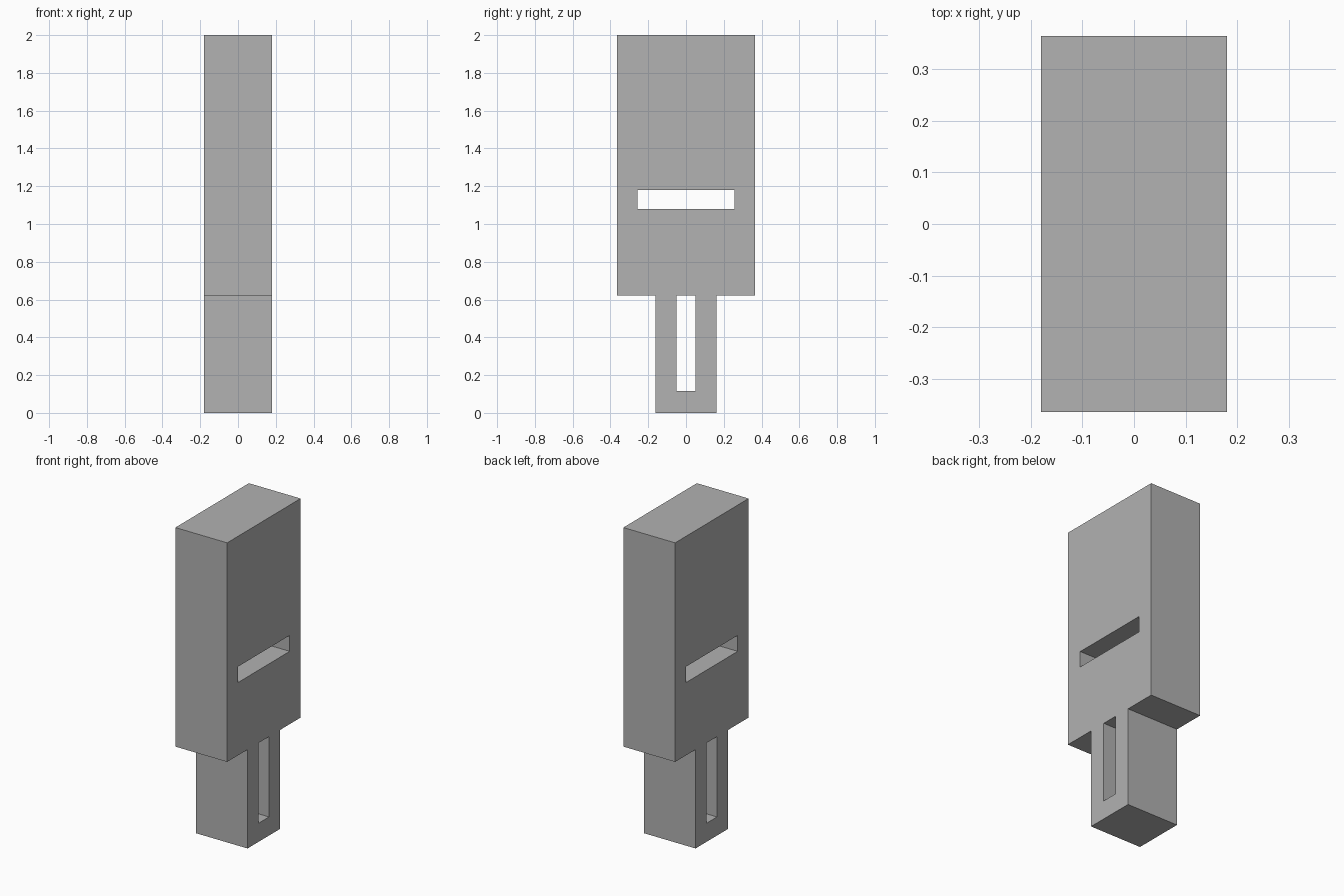
import bpy
import bmesh

default = bpy.data.objects.get("Cube")
if default:
    bpy.data.objects.remove(default, do_unlink=True)

HALF_X = 0.18        # half thickness
BODY, STEM = 0.365, 0.162   # half widths
SHOULDER, TOP = 0.622, 2.0  # heights


def rect(half_width, bottom, top):
    return [(-half_width, bottom), (half_width, bottom),
            (half_width, top), (-half_width, top)]


# Side outline: narrow stem below a wide body
right_half = [(STEM, 0), (STEM, SHOULDER), (BODY, SHOULDER), (BODY, TOP)]
outline = right_half + [(-y, z) for y, z in reversed(right_half)]
body_slot = rect(0.257, 1.08, 1.18)
stem_slot = rect(0.051, 0.117, SHOULDER)

# Fill the outline around both slots, then extrude across the thickness
bm = bmesh.new()
for loop in (outline, body_slot, stem_slot):
    verts = [bm.verts.new((-HALF_X, y, z)) for y, z in loop]
    for i, v in enumerate(verts):
        bm.edges.new((v, verts[(i + 1) % len(verts)]))
bmesh.ops.triangle_fill(bm, use_beauty=True, edges=bm.edges[:])
extruded = bmesh.ops.extrude_face_region(bm, geom=bm.faces[:], use_keep_orig=True)
moved = [g for g in extruded["geom"] if isinstance(g, bmesh.types.BMVert)]
bmesh.ops.translate(bm, verts=moved, vec=(2 * HALF_X, 0, 0))
bmesh.ops.recalc_face_normals(bm, faces=bm.faces[:])

mesh = bpy.data.meshes.new("slotted_block")
bm.to_mesh(mesh)
bm.free()

# Plain grey finish
grey = bpy.data.materials.new("grey")
grey.use_nodes = True
colour = (0.445, 0.445, 0.445, 1)
grey.diffuse_color = colour
grey.node_tree.nodes["Principled BSDF"].inputs["Base Color"].default_value = colour
mesh.materials.append(grey)

block = bpy.data.objects.new("slotted_block", mesh)
bpy.context.scene.collection.objects.link(block)
